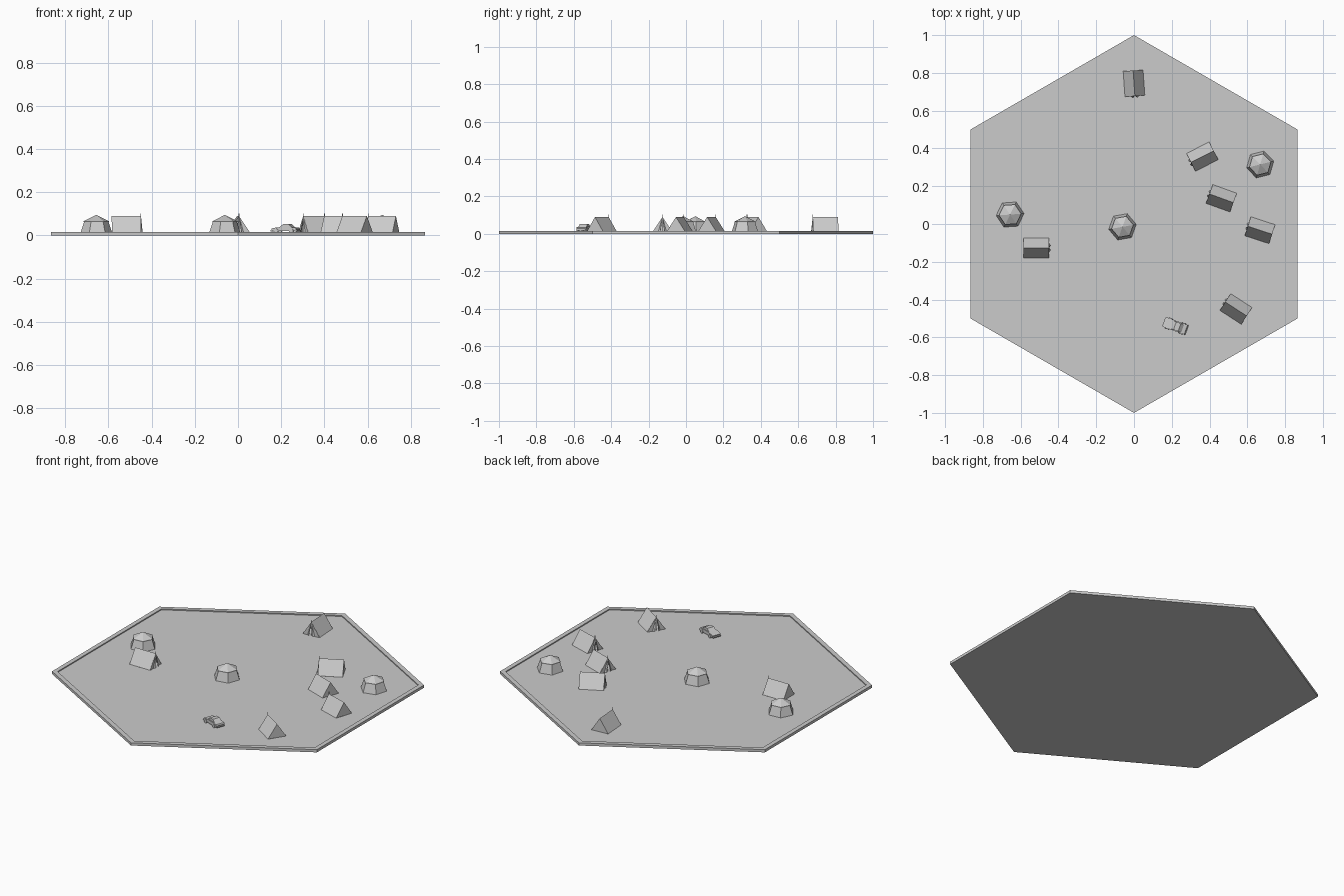
import bpy, bmesh, math
from mathutils import Matrix, Vector

if "Cube" in bpy.data.objects:
    bpy.data.objects.remove(bpy.data.objects["Cube"])

grey = bpy.data.materials.new("plain_grey")
grey.diffuse_color = (0.6, 0.6, 0.6, 1)
grey.use_nodes = True
grey.node_tree.nodes["Principled BSDF"].inputs["Base Color"].default_value = grey.diffuse_color
FLOOR = 0.01


def make(name, verts, faces, mat=Matrix()):
    me = bpy.data.meshes.new(name)
    me.from_pydata([mat @ Vector(v) for v in verts], [], faces)
    bm = bmesh.new()
    bm.from_mesh(me)
    bmesh.ops.recalc_face_normals(bm, faces=bm.faces)
    bm.to_mesh(me)
    bm.free()
    me.materials.append(grey)
    ob = bpy.data.objects.new(name, me)
    bpy.context.collection.objects.link(ob)
    return ob


def place(x, y, deg):
    return Matrix.Translation((x, y, FLOOR)) @ Matrix.Rotation(math.radians(deg), 4, 'Z')


def rings(name, n, levels, mat=Matrix(), start=0.0):
    """Closed stack of n-sided rings given as (radius, z)."""
    verts, faces = [], []
    for r, z in levels:
        verts += [(r * math.cos(start + i * math.tau / n), r * math.sin(start + i * math.tau / n), z) for i in range(n)]
    for k in range(len(levels) - 1):
        for i in range(n):
            j = (i + 1) % n
            faces.append((k * n + i, k * n + j, (k + 1) * n + j, (k + 1) * n + i))
    faces += [tuple(range(n)), tuple(range((len(levels) - 1) * n, len(levels) * n))]
    return make(name, verts, faces, mat)


def prism(name, profile, half, mat=Matrix()):
    """Side profile in x/z, extruded across y."""
    n = len(profile)
    verts = [(x, s * half, z) for s in (-1, 1) for x, z in profile]
    faces = [(i, (i + 1) % n, n + (i + 1) % n, n + i) for i in range(n)]
    faces += [tuple(range(n)), tuple(range(n, 2 * n))]
    return make(name, verts, faces, mat)


def panel(name, verts, faces, mat, thick=0.002):
    ob = make(name, verts, faces, mat)
    m = ob.modifiers.new("thickness", 'SOLIDIFY')
    m.thickness = thick
    m.offset = 0
    return ob


# Hexagonal tray with a raised rim
rings("hex_base", 6, [(1, 0), (1, 0.016), (0.97, 0.016), (0.97, FLOOR)], start=math.pi / 6)


# Ridge tents: local +x is the open front
def tent(x, y, deg):
    m = place(x, y, deg)
    L, W, H, D = 0.067, 0.052, 0.079, 0.022
    v = [(-L, -W, 0), (-L, W, 0), (-L, 0, H), (L, -W, 0), (L, W, 0), (L, 0, H)]
    panel("tent_canvas", v, [(0, 3, 5, 2), (1, 2, 5, 4), (0, 2, 1)], m)
    for s in (-1, 1):
        # front wall beside the doorway, and a flap folded outwards
        panel("tent_front", [(L, s * W, 0), (L, s * D, 0), (L, 0, H)], [(0, 1, 2)], m)
        panel("tent_flap", [(L, s * D, 0), (L + 0.008, s * D * 0.5, 0), (L, 0, H)], [(0, 1, 2)], m)
    rings("tent_pole", 6, [(0.0018, 0), (0.0018, 0.092)], m @ Matrix.Translation((L, 0, 0)))


for t in [(-0.517, -0.126, 0), (0, 0.745, -86), (0.362, 0.357, 207),
          (0.463, 0.136, 160), (0.667, -0.033, 162), (0.54, -0.45, 147)]:
    tent(*t)

# Six-sided round tents with sloping walls and pointed roofs
for x, y, deg in [(-0.656, 0.05, 4), (-0.061, -0.015, 10), (0.668, 0.315, 14)]:
    m = place(x, y, deg)
    rings("hut_walls", 6, [(0.074, 0), (0.056, 0.054)], m)
    rings("hut_roof", 6, [(0.059, 0.051), (0.059, 0.055), (0.001, 0.084)], m)

# Small car, nose towards local -x
car = place(0.22, -0.54, -20)
prism("car_body", [(-0.06, 0.009), (-0.06, 0.02), (-0.053, 0.024), (-0.018, 0.028), (0.035, 0.028),
                   (0.058, 0.025), (0.062, 0.018), (0.06, 0.009)], 0.027, car)
prism("car_cabin", [(-0.022, 0.027), (-0.004, 0.042), (0.022, 0.042), (0.04, 0.027)], 0.022, car)
for x in (-0.062, 0.062):
    prism("car_bumper", [(x - 0.004, 0.008), (x + 0.004, 0.008), (x + 0.004, 0.014), (x - 0.004, 0.014)], 0.025, car)
for x in (-0.037, 0.038):
    for s in (-1, 1):
        turn = Matrix.Translation((x, s * 0.025, 0.011)) @ Matrix.Rotation(math.pi / 2, 4, 'X')
        rings("car_wheel", 10, [(0.011, -0.005), (0.011, 0.005)], car @ turn)
